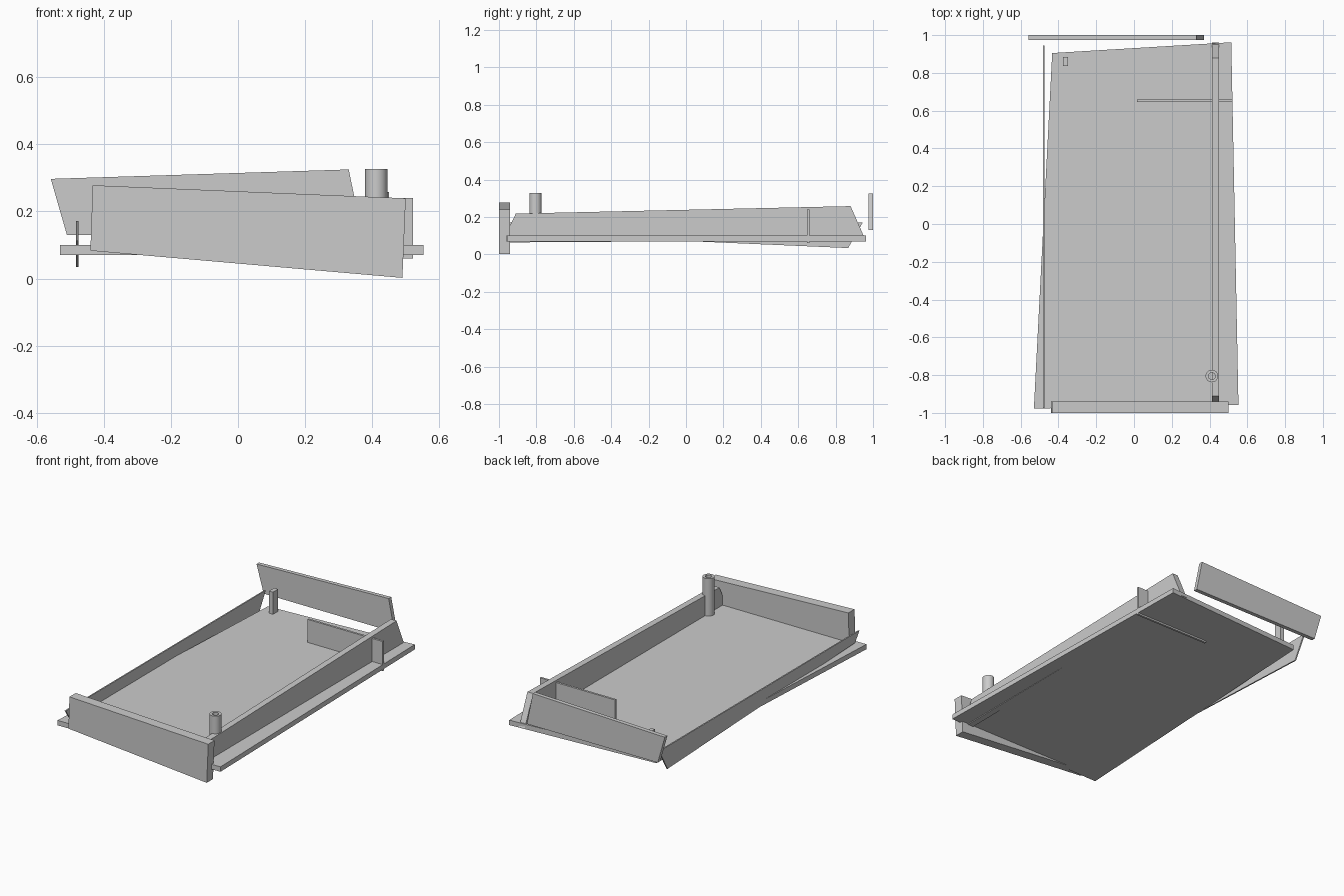
import bpy, bmesh, math

if "Cube" in bpy.data.objects:
    bpy.data.objects.remove(bpy.data.objects["Cube"])


def prism(name, outline, axis, lo, hi):
    """Extrude a 2D outline between lo and hi along the named axis."""
    place = {
        "x": lambda a, b, t: (t, a, b),
        "y": lambda a, b, t: (a, t, b),
        "z": lambda a, b, t: (a, b, t),
    }[axis]
    bm = bmesh.new()
    n = len(outline)
    near = [bm.verts.new(place(a, b, lo)) for a, b in outline]
    far = [bm.verts.new(place(a, b, hi)) for a, b in outline]
    bm.faces.new(near)
    bm.faces.new(far)
    for i in range(n):
        j = (i + 1) % n
        bm.faces.new((near[i], near[j], far[j], far[i]))
    return finish(name, bm)


def tube(name, x, y, outer, inner, z0, z1, sides=32):
    """Upright hollow cylinder made by spinning a rectangular section."""
    bm = bmesh.new()
    section = ((outer, z0), (outer, z1), (inner, z1), (inner, z0))
    rings = []
    for i in range(sides):
        c, s = math.cos(math.tau * i / sides), math.sin(math.tau * i / sides)
        rings.append([bm.verts.new((x + r * c, y + r * s, z)) for r, z in section])
    for i in range(sides):
        a, b = rings[i], rings[(i + 1) % sides]
        for k in range(4):
            m = (k + 1) % 4
            bm.faces.new((a[k], b[k], b[m], a[m]))
    obj = finish(name, bm)
    bpy.context.view_layer.objects.active = obj
    obj.select_set(True)
    bpy.ops.object.shade_smooth_by_angle(angle=math.radians(30))
    obj.select_set(False)
    return obj


def finish(name, bm):
    bmesh.ops.recalc_face_normals(bm, faces=bm.faces)
    mesh = bpy.data.meshes.new(name)
    bm.to_mesh(mesh)
    bm.free()
    obj = bpy.data.objects.new(name, mesh)
    bpy.context.collection.objects.link(obj)
    return obj


# Tapered floor of the tray
prism("floor", [(-0.53, -0.977), (0.553, -0.958), (0.515, 0.962), (-0.433, 0.905)],
      "z", 0.07, 0.10)

# Thick sloping front wall
prism("front_wall", [(-0.44, 0.083), (0.49, 0.002), (0.50, 0.239), (-0.433, 0.278)],
      "y", -1.0, -0.94)

# Detached back panel, set above and behind the floor
prism("back_panel", [(-0.51, 0.13), (0.37, 0.13), (0.33, 0.325), (-0.558, 0.297)],
      "y", 0.975, 1.0)

# Right wall with slanted ends
prism("right_wall", [(-0.985, 0.064), (0.96, 0.076), (0.88, 0.258), (-0.91, 0.218)],
      "x", 0.412, 0.45)

# Thin left wall that dips below the floor at the back
prism("left_wall", [(-0.935, 0.112), (0.867, 0.034), (0.945, 0.171), (-0.975, 0.171)],
      "x", -0.483, -0.475)

# Short divider that passes through the right wall
prism("divider", [(0.015, 0.06), (0.521, 0.06), (0.521, 0.24), (0.015, 0.24)],
      "y", 0.646, 0.659)

# Small square post at the back left
prism("corner_post", [(-0.376, 0.836), (-0.35, 0.836), (-0.35, 0.885), (-0.376, 0.885)],
      "z", 0.09, 0.235)

# Hollow round post at the front right
tube("round_post", 0.412, -0.805, 0.033, 0.018, 0.095, 0.327)
